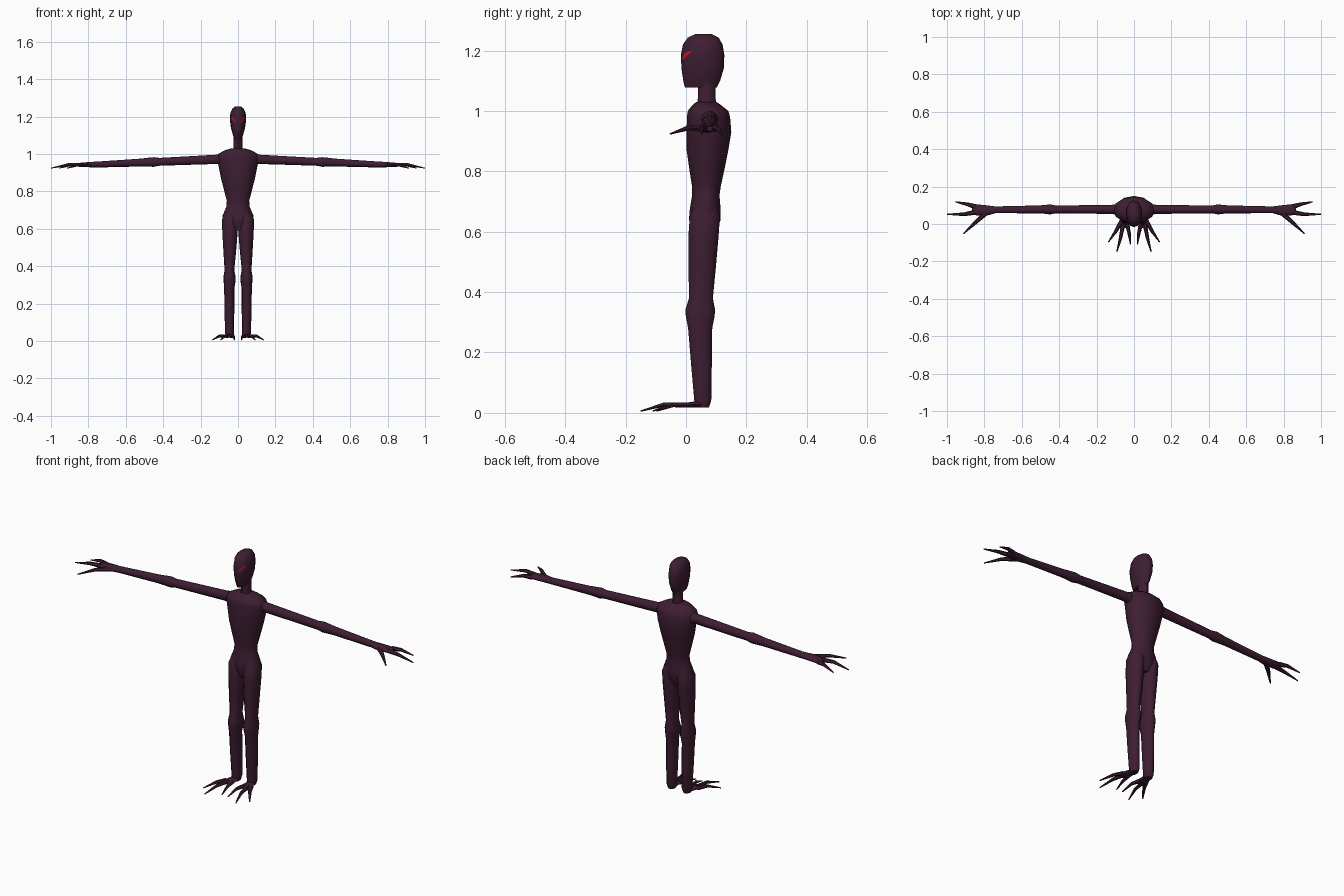
import bpy
import bmesh
import math
from mathutils import Vector
from mathutils.bvhtree import BVHTree


def material(name, rgb):
    m = bpy.data.materials.new(name)
    m.diffuse_color = (*rgb, 1)
    return m


skin = material("dark_skin", (0.048, 0.013, 0.032))
red = material("red_eye", (0.65, 0.005, 0.01))
X, Y, Z = Vector((1, 0, 0)), Vector((0, 1, 0)), Vector((0, 0, 1))


def finish(name, bm, mat, mirror, angle=50):
    bmesh.ops.recalc_face_normals(bm, faces=bm.faces)
    me = bpy.data.meshes.new(name)
    bm.to_mesh(me)
    bm.free()
    me.materials.append(mat)
    ob = bpy.data.objects.new(name, me)
    bpy.context.collection.objects.link(ob)
    if mirror:
        ob.modifiers.new("mirror", 'MIRROR')
    bpy.ops.object.select_all(action='DESELECT')
    ob.select_set(True)
    bpy.context.view_layer.objects.active = ob
    bpy.ops.object.shade_smooth_by_angle(angle=math.radians(angle))
    return ob


def loft(name, sections, u, v, n=10, mirror=False):
    """Skin over elliptical rings: (centre, radius along u, radius along v)."""
    bm = bmesh.new()
    rings = []
    for c, a, b in sections:
        rings.append([bm.verts.new(Vector(c) + u * a * math.cos(t) + v * b * math.sin(t))
                      for t in (2 * math.pi * i / n for i in range(n))])
    for r, s in zip(rings, rings[1:]):
        for i in range(n):
            j = (i + 1) % n
            bm.faces.new((r[i], r[j], s[j], s[i]))
    bm.faces.new(rings[0])
    bm.faces.new(rings[-1])
    return finish(name, bm, skin, mirror)


def upright(name, rows, n=12, mirror=False):
    """Rows of (z, centre x, half width, front y, back y)."""
    secs = [((cx, (f + k) / 2, z), w, (k - f) / 2) for z, cx, w, f, k in rows]
    return loft(name, secs, X, Y, n, mirror)


def claw(name, pts, radii):
    """Tapering digit through the given points, on both sides."""
    d = Vector(pts[-1]) - Vector(pts[0])
    side = Vector((-d.y, d.x, 0)).normalized()
    loft(name, [(p, r, r * 0.85) for p, r in zip(pts, radii)], side, Z, 6, True)


# Torso, neck and head
upright("torso", [
    (0.59, 0, 0.040, 0.025, 0.095), (0.64, 0, 0.078, 0.010, 0.115),
    (0.67, 0, 0.083, 0.012, 0.115), (0.72, 0, 0.061, 0.020, 0.111),
    (0.75, 0, 0.060, 0.020, 0.115), (0.80, 0, 0.073, 0.012, 0.126),
    (0.87, 0, 0.091, 0.002, 0.140), (0.93, 0, 0.103, 0.002, 0.150),
    (0.98, 0, 0.112, 0.003, 0.146), (1.00, 0, 0.106, 0.006, 0.140),
    (1.02, 0, 0.070, 0.022, 0.115), (1.03, 0, 0.035, 0.035, 0.100)])
upright("neck", [(1.00, 0, 0.03, 0.035, 0.105), (1.04, 0, 0.023, 0.039, 0.098),
                 (1.11, 0, 0.023, 0.039, 0.098)], 8)
head = upright("head", [
    (1.078, 0, 0.017, -0.004, 0.102), (1.100, 0, 0.027, -0.009, 0.113),
    (1.140, 0, 0.038, -0.015, 0.125), (1.185, 0, 0.044, -0.017, 0.127),
    (1.220, 0, 0.041, -0.010, 0.121), (1.243, 0, 0.030, 0.006, 0.108),
    (1.254, 0, 0.016, 0.030, 0.085)], 12)

# Slanted eyes, projected onto the face
hm = bmesh.new()
hm.from_mesh(head.data)
tree = BVHTree.FromBMesh(hm)
bm = bmesh.new()
steps, upper, lower = 6, [], []
for i in range(steps + 1):
    t = i / steps
    swell = 0.008 * math.sin(math.pi * t)
    for row, s in ((upper, swell), (lower, -swell - 0.0005)):
        x, z = 0.012 + 0.026 * t, 1.168 + 0.032 * t + s
        hit = tree.ray_cast(Vector((x, -1, z)), Y)[0]
        row.append(bm.verts.new((x, hit.y - 0.002, z)))
for i in range(steps):
    bm.faces.new((lower[i], lower[i + 1], upper[i + 1], upper[i]))
hm.free()
eyes = finish("eyes", bm, red, True)
for p in eyes.data.polygons:
    if p.normal.y > 0:
        p.flip()

# Legs down to the ankles
upright("legs", [
    (0.70, 0.035, 0.028, 0.030, 0.100), (0.65, 0.043, 0.042, 0.010, 0.115),
    (0.58, 0.043, 0.041, 0.005, 0.110), (0.48, 0.044, 0.034, 0.006, 0.101),
    (0.38, 0.046, 0.026, 0.008, 0.091), (0.34, 0.045, 0.033, -0.005, 0.099),
    (0.32, 0.045, 0.032, -0.003, 0.097), (0.28, 0.047, 0.027, 0.005, 0.089),
    (0.15, 0.046, 0.026, 0.016, 0.087), (0.04, 0.045, 0.024, 0.026, 0.085),
    (0.018, 0.045, 0.019, 0.028, 0.077)], 10, True)

# Feet with three long toes
loft("feet", [((0.045, 0.065, 0.027), 0.018, 0.009), ((0.048, 0.03, 0.028), 0.025, 0.010),
              ((0.055, 0.0, 0.026), 0.032, 0.008), ((0.06, -0.022, 0.025), 0.026, 0.006)],
     X, Z, 8, True)
for label, root, knee, tip in [
        ("inner", (0.037, 0.005), (0.026, -0.05), (0.018, -0.110)),
        ("middle", (0.058, 0.0), (0.072, -0.075), (0.092, -0.150)),
        ("outer", (0.073, 0.005), (0.098, -0.040), (0.137, -0.097))]:
    claw(label + "_toes", [(*root, 0.026), (*knee, 0.027), (*tip, 0.006)],
         (0.012, 0.009, 0.003))

# Arms with elbow swelling, ending in the palms
loft("arms", [
    ((0.06, 0.078, 0.974), 0.034, 0.034), ((0.12, 0.078, 0.971), 0.024, 0.026),
    ((0.42, 0.078, 0.958), 0.021, 0.022), ((0.45, 0.078, 0.957), 0.027, 0.027),
    ((0.48, 0.078, 0.956), 0.023, 0.025), ((0.52, 0.078, 0.954), 0.021, 0.022),
    ((0.74, 0.076, 0.944), 0.018, 0.017), ((0.79, 0.072, 0.943), 0.028, 0.015),
    ((0.84, 0.075, 0.942), 0.030, 0.012), ((0.865, 0.077, 0.941), 0.022, 0.008)],
     Y, Z, 10, True)

# Three clawed fingers per hand
for label, root, knuckle, tip in [
        ("front", (0.790, 0.060), (0.850, 0.006), (0.912, -0.052)),
        ("middle", (0.840, 0.064), (0.910, 0.052), (1.000, 0.052)),
        ("rear", (0.845, 0.092), (0.890, 0.105), (0.955, 0.119))]:
    claw(label + "_fingers", [(*root, 0.942), (*knuckle, 0.943), (*tip, 0.924)],
         (0.014, 0.010, 0.003))
